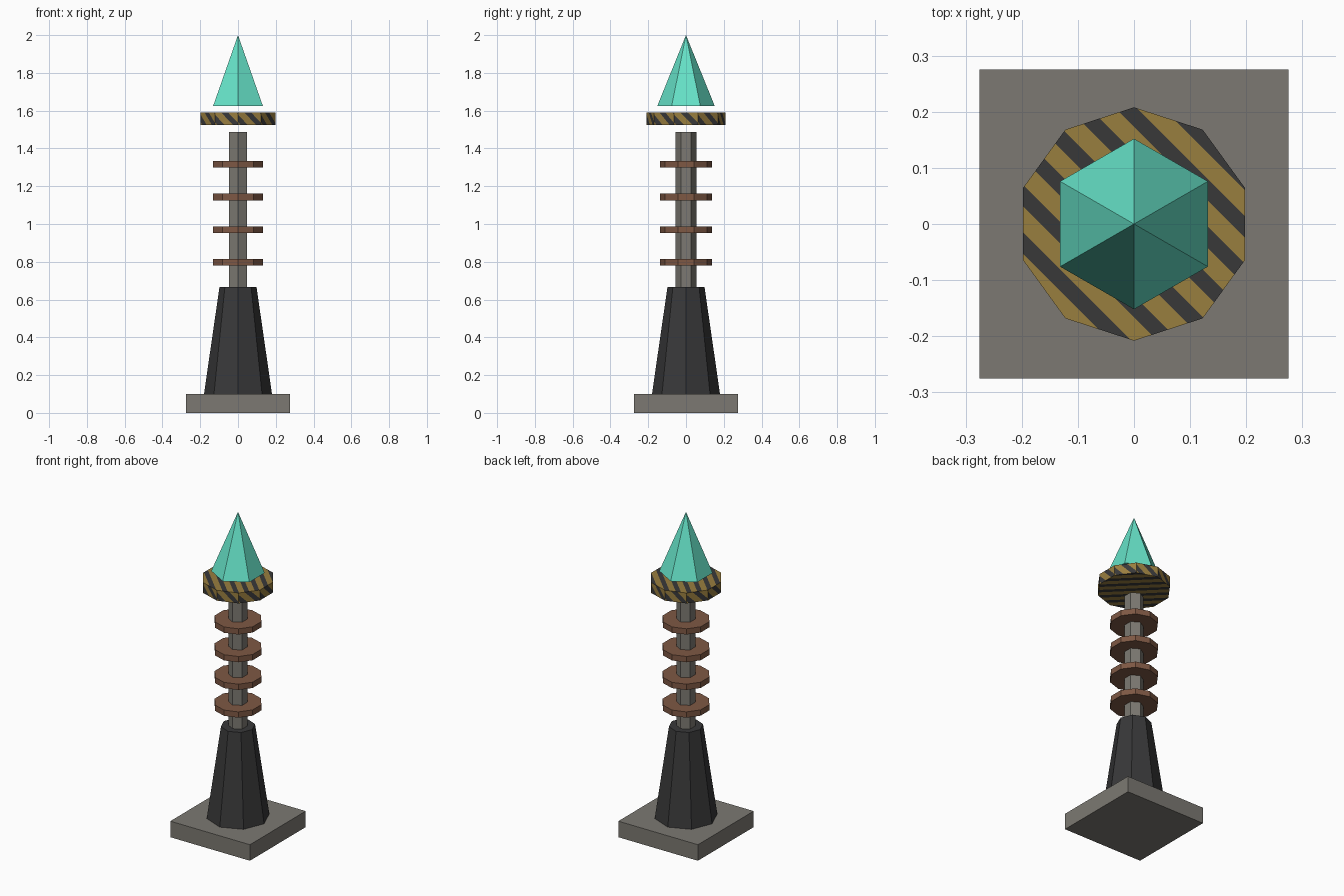
import bpy, bmesh, math
from mathutils import Vector

if "Cube" in bpy.data.objects:
    bpy.data.objects.remove(bpy.data.objects["Cube"])


def lin(c):
    return c / 12.92 if c <= 0.04045 else ((c + 0.055) / 1.055) ** 2.4


def material(name, r, g, b):
    m = bpy.data.materials.new(name)
    m.diffuse_color = (lin(r / 255), lin(g / 255), lin(b / 255), 1)
    m.use_nodes = True
    m.node_tree.nodes["Principled BSDF"].inputs["Base Color"].default_value = m.diffuse_color
    return m


STONE = material("warm grey", 124, 121, 114)
BLACK = material("charcoal", 56, 56, 57)
COPPER = material("copper brown", 126, 88, 68)
YELLOW = material("hazard yellow", 153, 126, 63)
TEAL = material("teal crystal", 102, 226, 200)


def finish(name, bm, *mats):
    bmesh.ops.recalc_face_normals(bm, faces=bm.faces)
    me = bpy.data.meshes.new(name)
    bm.to_mesh(me)
    bm.free()
    for m in mats:
        me.materials.append(m)
    ob = bpy.data.objects.new(name, me)
    bpy.context.collection.objects.link(ob)
    return ob


def frustum(n, r0, r1, z0, z1, start=90):
    """Closed n-sided frustum with a corner at the start angle; r1 = 0 gives a point."""
    bm = bmesh.new()

    def ring(r, z):
        angles = [math.radians(start + 360 * i / n) for i in range(n)]
        return [bm.verts.new((r * math.cos(a), r * math.sin(a), z)) for a in angles]

    low = ring(r0, z0)
    bm.faces.new(low[::-1])
    if r1 > 0:
        high = ring(r1, z1)
        bm.faces.new(high)
        for i in range(n):
            j = (i + 1) % n
            bm.faces.new((low[i], low[j], high[j], high[i]))
    else:
        tip = bm.verts.new((0, 0, z1))
        for i in range(n):
            bm.faces.new((low[i], low[(i + 1) % n], tip))
    bmesh.ops.recalc_face_normals(bm, faces=bm.faces)
    return bm


# Square base, tapered body and pole
finish("base_slab", frustum(4, 0.275 * math.sqrt(2), 0.275 * math.sqrt(2), 0, 0.10, 45), STONE)
finish("tapered_body", frustum(8, 0.18, 0.098, 0.10, 0.667), BLACK)
finish("pole", frustum(6, 0.055, 0.055, 0.667, 1.487), STONE)

# Coil discs
for k in range(4):
    z = 0.797 + 0.173 * k
    finish(f"coil_disc_{k + 1}", frustum(10, 0.138, 0.138, z - 0.018, z + 0.018), COPPER)

# Hazard collar: each flat side is cut into diagonal stripes
PERIOD, DARK, PHASE = 0.06, 0.027, 0.016
bm = frustum(10, 0.208, 0.208, 1.525, 1.59)
mid = Vector((0, 0, 1.5575))
up = Vector((0, 0, 1))
for n in [f.normal.copy() for f in bm.faces]:
    if abs(n.z) > 0.5:
        across = Vector((1, 1, 0)).normalized()
    else:
        across = (up.cross(n) + up).normalized()

    def side_faces():
        return [f for f in bm.faces if f.normal.dot(n) > 0.99]

    for k in range(-4, 5):
        for edge in (-DARK / 2, DARK / 2):
            faces = side_faces()
            geom = faces + list({e for f in faces for e in f.edges}) \
                + list({v for f in faces for v in f.verts})
            bmesh.ops.bisect_plane(bm, geom=geom, dist=1e-5, plane_no=across,
                                   plane_co=mid + across * (PHASE + k * PERIOD + edge))
            bm.normal_update()
    for f in side_faces():
        d = (f.calc_center_median() - mid).dot(across) - PHASE
        d -= PERIOD * round(d / PERIOD)
        f.material_index = 1 if abs(d) < DARK / 2 else 0
finish("striped_collar", bm, YELLOW, BLACK)

# Crystal tip
finish("crystal_tip", frustum(6, 0.152, 0, 1.625, 2.0), TEAL)
